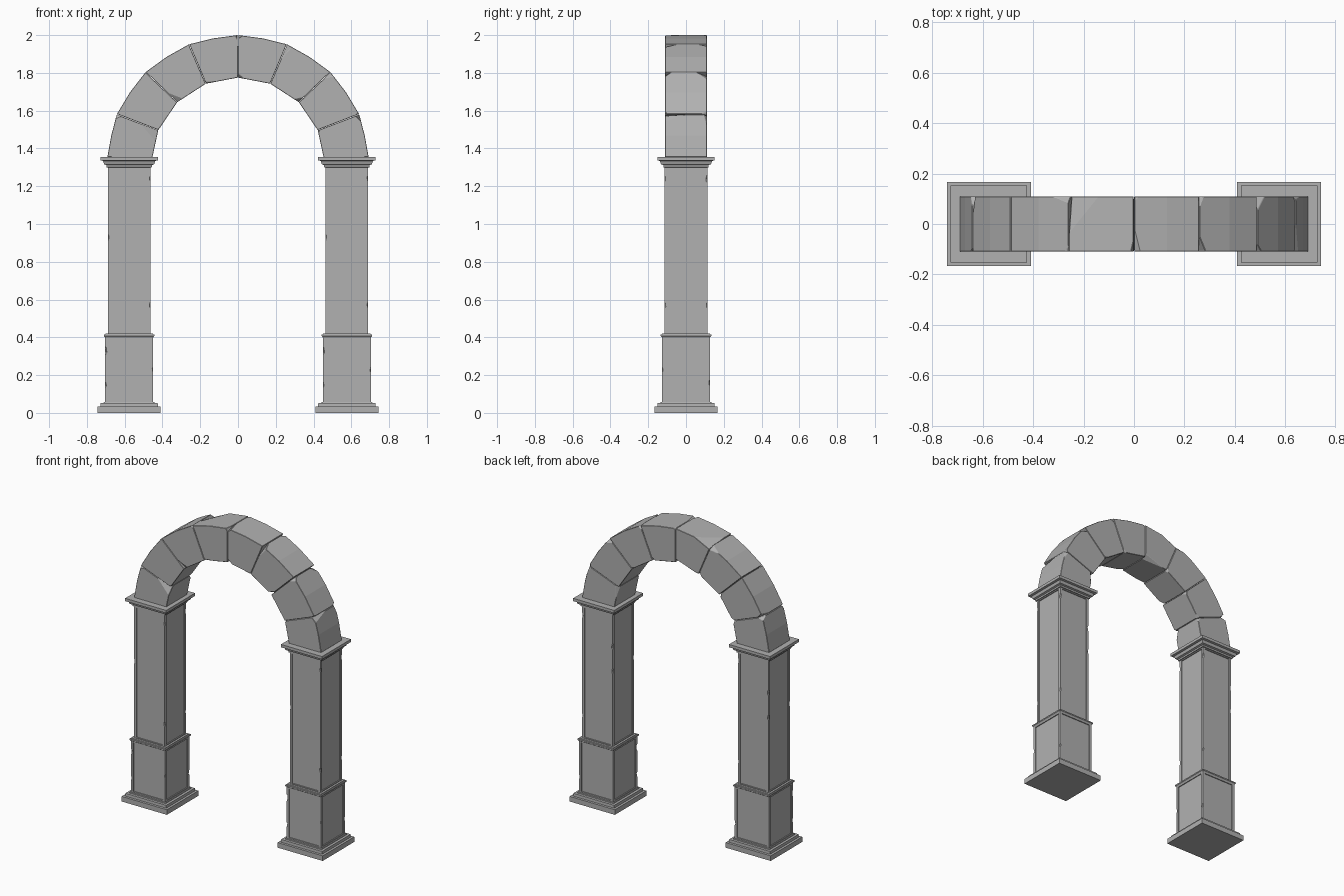
import bpy, bmesh, math, random
from mathutils import Vector

if "Cube" in bpy.data.objects:
    bpy.data.objects.remove(bpy.data.objects["Cube"])

random.seed(11)
PX = 0.576  # pillar centre distance

stone = bpy.data.materials.new("grey_stone")
stone.diffuse_color = (.44, .44, .44, 1)
stone.use_nodes = True
stone.node_tree.nodes["Principled BSDF"].inputs["Base Color"].default_value = stone.diffuse_color


def add_object(name, bm, loc=(0, 0, 0)):
    bmesh.ops.recalc_face_normals(bm, faces=bm.faces)
    me = bpy.data.meshes.new(name)
    bm.to_mesh(me)
    bm.free()
    me.materials.append(stone)
    ob = bpy.data.objects.new(name, me)
    ob.location = loc
    bpy.context.collection.objects.link(ob)
    return ob


def moulding(name, profile, x):
    """Square moulding from (half width, z) points."""
    bm = bmesh.new()
    rings = [[bm.verts.new((sx * h, sy * h, z))
              for sx, sy in ((-1, -1), (1, -1), (1, 1), (-1, 1))]
             for h, z in profile]
    for a, b in zip(rings, rings[1:]):
        for i in range(4):
            j = (i + 1) % 4
            bm.faces.new((a[i], a[j], b[j], b[i]))
    bm.faces.new(rings[0][::-1])
    bm.faces.new(rings[-1])
    return add_object(name, bm, (x, 0, 0))


def panel_shaft(name, half, z0, z1, x, chips):
    """Square shaft with a recessed panel on each side and chipped corners."""
    bm = bmesh.new()
    bmesh.ops.create_cube(bm, size=1)
    for v in bm.verts:
        v.co = (v.co.x * 2 * half, v.co.y * 2 * half, z0 + (v.co.z + .5) * (z1 - z0))
    bm.normal_update()
    sides = [f for f in bm.faces if abs(f.normal.z) < .5]
    bmesh.ops.inset_individual(bm, faces=sides, thickness=.024)
    bmesh.ops.inset_individual(bm, faces=sides, thickness=.0002, depth=-.006)
    shaft = add_object(name, bm, (x, 0, 0))
    # stretched diamonds that nick the corners
    cut = bmesh.new()
    for sx, sy, z, r in chips:
        new = bmesh.ops.create_icosphere(cut, subdivisions=1, radius=r)["verts"]
        for v in new:
            v.co = Vector((v.co.x, v.co.y, v.co.z * 1.7)) + \
                Vector((sx * (half + r * .35), sy * (half + r * .35), z))
    cutter = add_object(name + "_chip_cutter", cut, (x, 0, 0))
    cutter.hide_render = True
    mod = shaft.modifiers.new("chips", "BOOLEAN")
    mod.object = cutter
    mod.operation = "DIFFERENCE"
    mod.solver = "EXACT"
    # apply the cut and drop the helper
    dg = bpy.context.evaluated_depsgraph_get()
    me = bpy.data.meshes.new_from_object(shaft.evaluated_get(dg))
    shaft.modifiers.clear()
    shaft.data = me
    bpy.data.objects.remove(cutter)
    return shaft


# pillars
base = [(.167, 0), (.167, .034), (.152, .0345), (.151, .053),
        (.135, .0535), (.134, .058), (.127, .0585)]
band = [(.127, .399), (.13, .404), (.134, .407), (.134, .415), (.127, .4155),
        (.126, .42), (.114, .4205)]
cap = [(.113, 1.30), (.12, 1.3005), (.12, 1.312), (.132, 1.316), (.138, 1.334),
       (.152, 1.337), (.152, 1.356)]
upper_chips = [(1, 1, 1.24, .018), (-1, 1, .925, .016), (1, -1, .57, .015),
               (1, 1, .57, .014), (-1, 1, 1.09, .018), (-1, -1, .93, .016),
               (1, -1, 1.24, .014)]
lower_chips = [(-1, -1, .33, .02), (-1, -1, .15, .014), (1, -1, .23, .012),
               (1, 1, .16, .014)]
for side, x in (("left", -PX), ("right", PX)):
    moulding(side + "_base", base, x)
    panel_shaft(side + "_pedestal", .127, .05, .41, x, lower_chips)
    moulding(side + "_band", band, x)
    panel_shaft(side + "_shaft", .1135, .41, 1.31, x, upper_chips)
    moulding(side + "_capital", cap, x)


def arch_point(a, rx, rz, y):
    a = math.radians(a)
    return Vector((rx * math.cos(a), y, 1.33 + rz * math.sin(a)))


def arch_block(name, a0, a1):
    """Wedge stone with worn corners."""
    bm = bmesh.new()
    corners = []
    mid = (a0 + a1) / 2
    for y in (-.11, .11):
        bm.verts.new(arch_point(mid, .686, .665, y))
        for a in (a0, a1):
            corners.append(bm.verts.new(arch_point(a, .692, .67, y)).co.copy())
            corners.append(bm.verts.new(arch_point(a, .455, .445, y)).co.copy())
    bmesh.ops.convex_hull(bm, input=bm.verts)
    bmesh.ops.dissolve_limit(bm, angle_limit=.02, verts=bm.verts, edges=bm.edges)
    centre = sum(corners, Vector()) / len(corners)
    # slice off most corners by varying amounts
    for c in random.sample([c for c in corners if c.z > 1.4], 4):
        n = (c - centre).normalized()
        n = (n + Vector([random.uniform(-.4, .4) for _ in range(3)])).normalized()
        bmesh.ops.bisect_plane(bm, geom=bm.verts[:] + bm.edges[:] + bm.faces[:],
                               plane_co=c - n * random.uniform(.006, .026),
                               plane_no=n, clear_outer=True)
        bmesh.ops.holes_fill(bm, edges=[e for e in bm.edges if e.is_boundary])
    ob = add_object(name, bm)
    bev = ob.modifiers.new("worn_edges", "BEVEL")
    bev.width = .002
    bev.segments = 1
    bev.limit_method = "ANGLE"
    bev.angle_limit = math.radians(40)


# arch of eight stones
cuts = [2, 22, 45, 68, 90, 112, 135, 158, 178]
for i, (a, b) in enumerate(zip(cuts, cuts[1:])):
    arch_block(f"arch_stone_{i + 1}", a + .12, b - .12)
